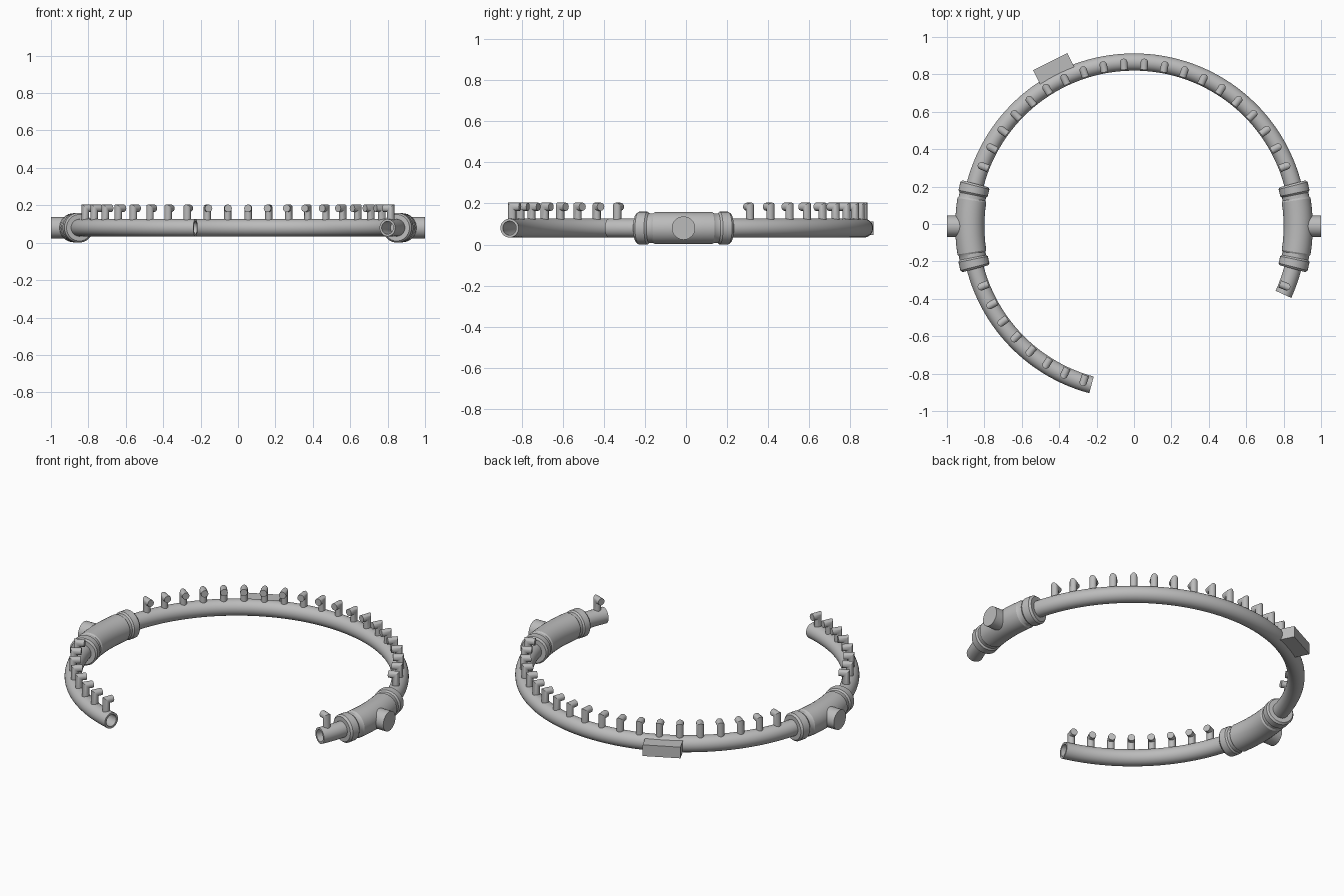
import bpy, bmesh
from math import radians, cos, sin, pi
from mathutils import Vector, Matrix

if "Cube" in bpy.data.objects:
    bpy.data.objects.remove(bpy.data.objects["Cube"])

RING = 0.878                       # centre line radius of the manifold
CENTRE = Vector((0, -0.012, 0.08))
TUBE = 0.046

grey = bpy.data.materials.new("plain_grey")
grey.use_nodes = True
colour = (0.5, 0.5, 0.5, 1)
grey.diffuse_color = colour
grey.node_tree.nodes["Principled BSDF"].inputs["Base Color"].default_value = colour


def finish(name, bm, smooth=True):
    bmesh.ops.recalc_face_normals(bm, faces=bm.faces)
    mesh = bpy.data.meshes.new(name)
    bm.to_mesh(mesh)
    bm.free()
    mesh.materials.append(grey)
    obj = bpy.data.objects.new(name, mesh)
    bpy.context.collection.objects.link(obj)
    if smooth:
        bpy.ops.object.select_all(action='DESELECT')
        obj.select_set(True)
        bpy.context.view_layer.objects.active = obj
        bpy.ops.object.shade_smooth_by_angle(angle=radians(32))
    return obj


def at(degrees, radius=RING):
    a = radians(degrees)
    return CENTRE + Vector((cos(a), sin(a), 0)) * radius


def skin(bm, rings, closed=False):
    """Join rings of points into a pipe, either capped or closed on itself."""
    rows = [[bm.verts.new(p) for p in ring] for ring in rings]
    n = len(rows[0])
    pairs = list(zip(rows, rows[1:]))
    if closed:
        pairs.append((rows[-1], rows[0]))
    else:
        bm.faces.new(rows[0])
        bm.faces.new(rows[-1])
    for a, b in pairs:
        for i in range(n):
            j = (i + 1) % n
            bm.faces.new((a[i], a[j], b[j], b[i]))


def arc_ring(degrees, radius, sides=32):
    """Circle cut across the manifold at one angle."""
    ring = []
    for i in range(sides):
        t = 2 * pi * i / sides
        p = at(degrees, RING + radius * cos(t))
        p.z += radius * sin(t)
        ring.append(p)
    return ring


# Hollow open ring pipe: outer wall out, inner wall back
start, end, steps = -24.5, 255, 112
angles = [start + (end - start) * i / steps for i in range(steps + 1)]
bm = bmesh.new()
skin(bm, [arc_ring(a, TUBE) for a in angles]
     + [arc_ring(a, 0.034) for a in reversed(angles)], closed=True)
finish("ring_pipe", bm)

# Curved tee sleeves with collars, grooves and inlet stubs
half = [(15, 0.048), (15, 0.071), (14.3, 0.08), (11.6, 0.08),
        (11, 0.072), (9.7, 0.072), (9.1, 0.078), (6, 0.078), (3, 0.078)]
profile = half + [(0, 0.078)] + [(-a, r) for a, r in reversed(half)]
for side, base in (("left", 0), ("right", 180)):
    bm = bmesh.new()
    skin(bm, [arc_ring(base + a, r) for a, r in profile])
    finish(side + "_tee_sleeve", bm)

    sign = 1 if base == 0 else -1
    bm = bmesh.new()
    bmesh.ops.create_cone(
        bm, cap_ends=True, segments=32, radius1=0.057, radius2=0.057, depth=0.12,
        matrix=Matrix.Translation((sign * 0.94, CENTRE.y, CENTRE.z))
        @ Matrix.Rotation(pi / 2, 4, 'Y'))
    finish(side + "_inlet_stub", bm)


# Mitred elbow nozzles pointing to the middle
def nozzle(bm, degrees, r=0.02, sides=16, bend=0.104, reach=0.04):
    inward = (at(degrees, 0) - at(degrees)).normalized()
    across = Vector((-inward.y, inward.x, 0))
    up = Vector((0, 0, 1))
    foot, mitre, tip = [], [], []
    for i in range(sides):
        c, s = r * cos(2 * pi * i / sides), r * sin(2 * pi * i / sides)
        base = at(degrees) + across * s
        foot.append(base + inward * c + up * 0.038)
        mitre.append(base + inward * c + up * (bend - c))
        tip.append(base + inward * reach + up * (bend - c))
    skin(bm, [foot, mitre, tip])


PITCH = 7.2
bm = bmesh.new()
for k in range(-3, 36):
    angle = k * PITCH
    # the sleeves carry no nozzles
    if abs(angle) > 20 and abs(angle - 180) > 20:
        nozzle(bm, angle)
finish("nozzles", bm)

# Small mounting block on the outside of the pipe
bm = bmesh.new()
bmesh.ops.create_cube(
    bm, size=1,
    matrix=Matrix.Translation(at(117, 0.945))
    @ Matrix.Rotation(radians(116.5), 4, 'Z')
    @ Matrix.Diagonal((0.085, 0.205, 0.066, 1)))
finish("mounting_block", bm, smooth=False)
